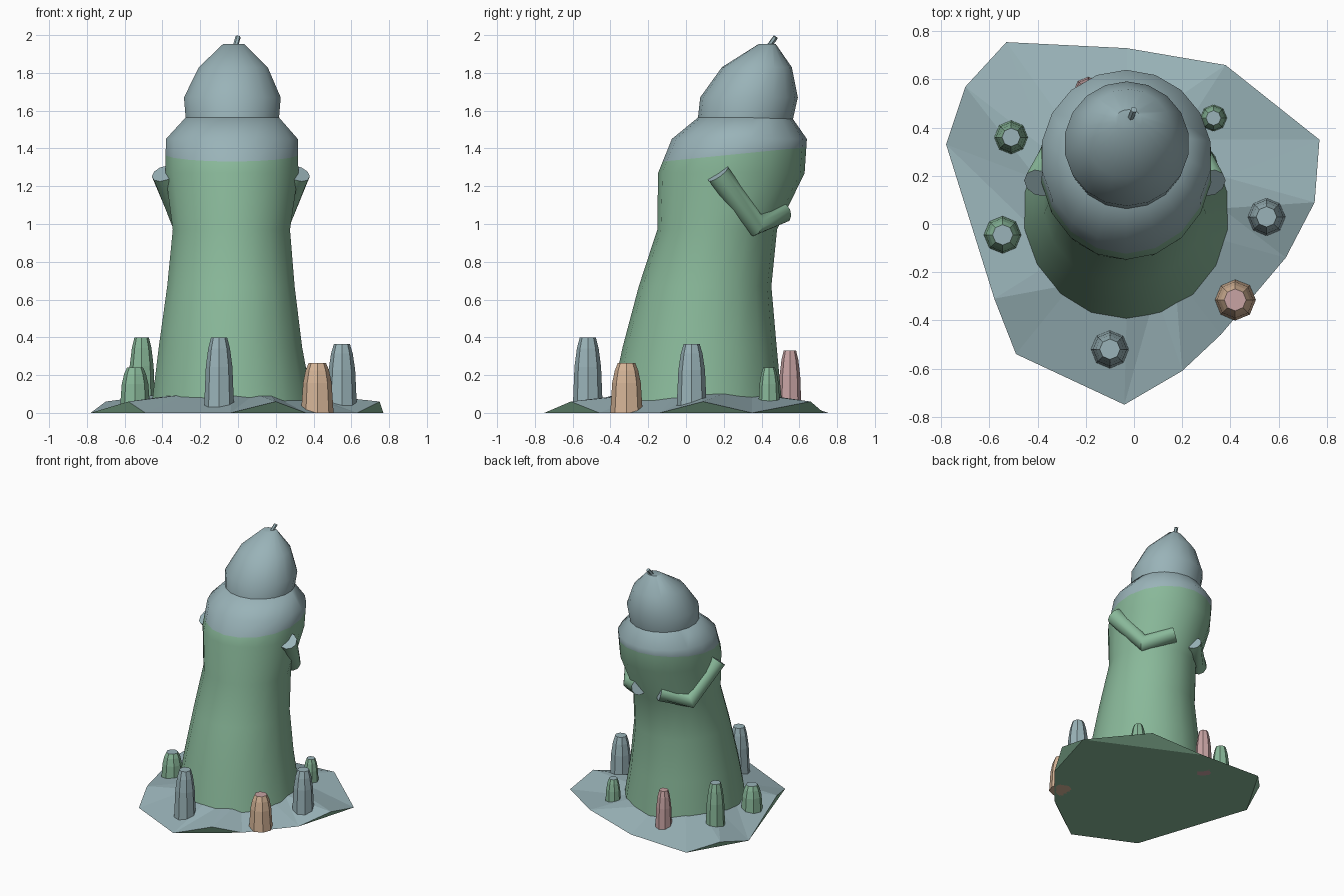
import bpy, bmesh, math
from mathutils import Vector

if "Cube" in bpy.data.objects:
    bpy.data.objects.remove(bpy.data.objects["Cube"])


def material(name, rgb):
    m = bpy.data.materials.new(name)
    m.diffuse_color = (*rgb, 1)
    m.use_nodes = True
    m.node_tree.nodes["Principled BSDF"].inputs["Base Color"].default_value = m.diffuse_color
    return m


GREY = material("blue_grey", (0.32, 0.45, 0.48))
GREEN = material("moss_green", (0.25, 0.48, 0.32))
PEACH = material("peach", (0.67, 0.46, 0.31))
PINK = material("dusty_pink", (0.58, 0.37, 0.37))


def finish(name, bm, mats, smooth=None):
    bmesh.ops.recalc_face_normals(bm, faces=bm.faces[:])
    me = bpy.data.meshes.new(name)
    bm.to_mesh(me)
    bm.free()
    ob = bpy.data.objects.new(name, me)
    bpy.context.collection.objects.link(ob)
    for m in mats:
        me.materials.append(m)
    if smooth:
        bpy.ops.object.select_all(action='DESELECT')
        ob.select_set(True)
        bpy.context.view_layer.objects.active = ob
        bpy.ops.object.shade_smooth_by_angle(angle=math.radians(smooth))
    return ob


def loft(rings):
    """Skin a list of equal point rings; return bmesh, first cap and last cap."""
    bm = bmesh.new()
    vs = [[bm.verts.new(p) for p in r] for r in rings]
    n = len(vs[0])
    for a, b in zip(vs, vs[1:]):
        for i in range(n):
            j = (i + 1) % n
            bm.faces.new((a[i], a[j], b[j], b[i]))
    first = bm.faces.new(vs[0][::-1])
    last = bm.faces.new(vs[-1])
    return bm, first, last


def oval(cx, cy, rx, ry, z, n):
    return [(cx + rx * math.sin(2 * math.pi * i / n),
             cy - ry * math.cos(2 * math.pi * i / n), z) for i in range(n)]


def leaning(profile, n):
    # profile rows: z, left x, right x, front y, back y
    return loft([oval((l + r) / 2, (f + b) / 2, (r - l) / 2, (b - f) / 2, z, n)
                 for z, l, r, f, b in profile])


# Leaning body, grey above a slanted line
bm, _, _ = leaning([
    (0.03, -0.465, 0.405, -0.405, 0.51),
    (0.35, -0.425, 0.345, -0.335, 0.48),
    (0.67, -0.38, 0.305, -0.25, 0.452),
    (0.97, -0.35, 0.28, -0.152, 0.482),
    (1.27, -0.39, 0.325, -0.148, 0.628),
    (1.45, -0.387, 0.322, -0.075, 0.64),
    (1.565, -0.28, 0.22, 0.065, 0.56)], 18)
point, normal = Vector((0, -0.13, 1.33)), Vector((0, -0.1, 1)).normalized()
bmesh.ops.bisect_plane(bm, geom=bm.verts[:] + bm.edges[:] + bm.faces[:],
                       plane_co=point, plane_no=normal)
for f in bm.faces:
    f.material_index = int((f.calc_center_median() - point).dot(normal) > 0)
finish("body", bm, [GREEN, GREY], 50)

# Head with a small flat crown
bm, _, _ = leaning([
    (1.55, -0.28, 0.22, 0.062, 0.565),
    (1.67, -0.29, 0.23, 0.075, 0.592),
    (1.83, -0.21, 0.16, 0.19, 0.56),
    (1.953, -0.08, 0.035, 0.385, 0.475)], 18)
finish("head", bm, [GREY], 50)

# Stem on the crown
a, b = Vector((-0.015, 0.435, 1.935)), Vector((0.0, 0.475, 1.99))
q = (b - a).to_track_quat('Z', 'Y')
bm, _, _ = loft([[p + q @ Vector(c) for c in oval(0, 0, 0.014, 0.014, 0, 6)] for p in (a, b)])
finish("stem", bm, [GREY])

# Folded arms, mirrored, with grey ends
for side, name in ((-1, "left_arm"), (1, "right_arm")):
    pts = [Vector((-0.038 + side * d, y, z))
           for d, y, z in ((0.355, 0.17, 1.267), (0.255, 0.368, 0.995), (0.09, 0.515, 1.06))]
    d0, d1 = (pts[1] - pts[0]).normalized(), (pts[2] - pts[1]).normalized()
    rings = []
    for p, d, r in zip(pts, (d0, d0 + d1, d1), (0.066, 0.062, 0.055)):
        q = d.to_track_quat('Z', 'X')
        u = Vector((side, 0, 0))
        u = (u - d * u.dot(d) / d.length_squared).normalized()
        v = d.normalized().cross(u)
        rings.append([p + r * (u * math.cos(i * math.pi / 5) + v * math.sin(i * math.pi / 5))
                      for i in range(10)])
    bm, first, last = loft(rings)
    first.material_index = last.material_index = 1
    finish(name, bm, [GREEN, GREY], 50)

# Rock base: grey top, green underside and overhanging edge facets
outline = [(-0.53, 0.755, 0), (-0.7, 0.57, 0.06), (-0.78, 0.33, 0), (-0.58, -0.31, 0.06),
           (-0.49, -0.54, 0), (-0.04, -0.75, 0), (0.2, -0.61, 0.06), (0.36, -0.46, 0),
           (0.63, -0.14, 0), (0.75, 0.09, 0.06), (0.77, 0.35, 0), (0.38, 0.66, 0.06),
           (-0.03, 0.73, 0)]
bm = bmesh.new()
rim = [bm.verts.new(p) for p in outline]
inner = [bm.verts.new((x * 0.5 - 0.01, y * 0.5 + 0.02, 0.1)) for x, y, z in outline]
n = len(rim)
for i in range(n):
    j = (i + 1) % n
    bm.faces.new((rim[i], rim[j], inner[j])).material_index = 1
    bm.faces.new((rim[i], inner[j], inner[i])).material_index = 1
    if outline[i][2] > 0:
        bm.faces.new((rim[i - 1], rim[i], rim[j]))
bm.faces.new(inner).material_index = 1
bm.faces.new([v for v in rim if v.co.z == 0])
finish("rock_base", bm, [GREEN, GREY])

# Eight-sided stumps: x, y, bottom, top, radius, side and cap colours
stumps = [(-0.51, 0.36, 0.02, 0.40, 0.072, GREEN, GREY),
          (-0.545, -0.045, 0.02, 0.24, 0.08, GREEN, GREY),
          (0.33, 0.44, 0.02, 0.24, 0.058, GREEN, GREY),
          (0.55, 0.03, 0.02, 0.365, 0.08, GREY, GREY),
          (-0.10, -0.52, 0.01, 0.40, 0.08, GREY, GREY),
          (0.42, -0.315, 0.0, 0.265, 0.086, PEACH, PINK),
          (-0.19, 0.55, 0.0, 0.33, 0.062, PINK, PINK)]
for k, (x, y, z0, z1, r, side, cap) in enumerate(stumps):
    bm, first, last = loft([oval(x, y, r * s, r * s, z0 + (z1 - z0) * t, 8)
                            for t, s in ((0, 1), (0.6, 0.88), (0.85, 0.72), (1, 0.53))])
    last.material_index = 1
    finish("stump_%d" % (k + 1), bm, [side, cap])
